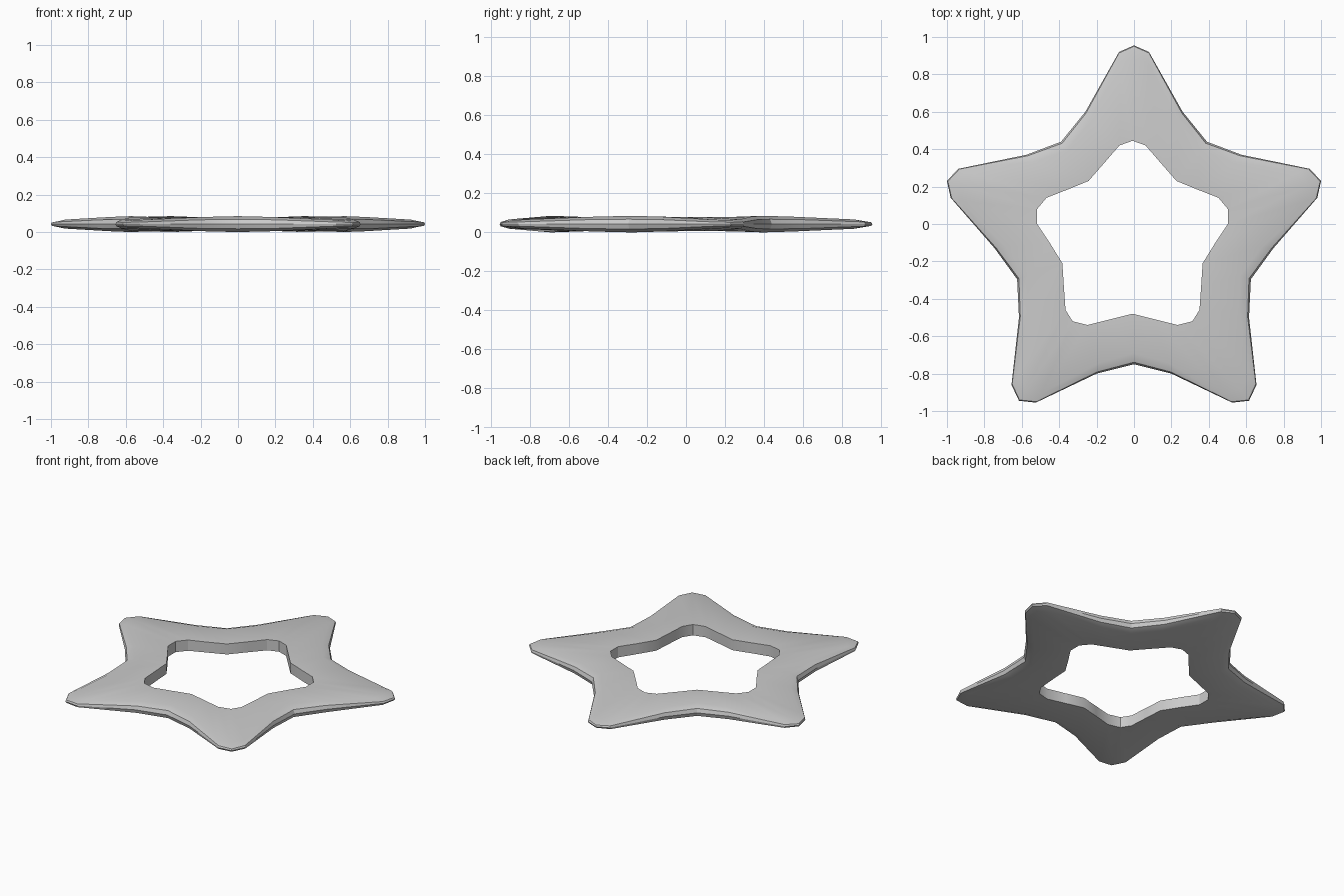
import bpy, bmesh
from mathutils import Vector

if "Cube" in bpy.data.objects:
    bpy.data.objects.remove(bpy.data.objects["Cube"])

# Right half of each outline, top tip round to the bottom notch
# Outer order repeats: tip, side, mid, notch, mid, side
outer_half = [(0, .955), (.08, .92), (.26, .60), (.39, .44), (.575, .37), (.94, .295),
              (1.0, .23), (.98, .14), (.745, -.13), (.625, -.295), (.615, -.50),
              (.655, -.86), (.615, -.945), (.525, -.955), (.2, -.80), (0, -.75)]
inner_half = [(0, .445), (.07, .42), (.152, .325), (.235, .23), (.345, .185), (.46, .14),
              (.51, .08), (.51, .0), (.44, -.105), (.375, -.21), (.367, -.335),
              (.358, -.46), (.32, -.52), (.24, -.54), (.12, -.51), (0, -.48)]
kinds = [0, 1, 2, 3, 2, 1]          # tip, side, mid, notch
MID = .0425


def mirrored(half, shift=0):
    pts = half + [(-x, y) for x, y in reversed(half[1:-1])]
    return [Vector((x + shift, y)) for x, y in pts]


outer = mirrored(outer_half)
inner = mirrored(inner_half, -.008)

# Rounded cross-section: inward fraction and half thickness for each kind
lip = [((.01, .009), (.012, .011), (.03, .023), (.04, .025))]
shoulder = [((.14, .020), (.12, .024), (.20, .038), (.22, .0425))]
wall = [((1, .036), (1, .036), (1, .035), (1, .035))]
sections = lip + shoulder + wall

bm = bmesh.new()


def ring(section, sign):
    loop = []
    for i, (a, b) in enumerate(zip(outer, inner)):
        t, h = section[kinds[i % 6]]
        p = a.lerp(b, t)
        loop.append(bm.verts.new((p.x, p.y, MID + sign * h)))
    return loop


edge = ring(((0, 0),) * 4, 1)
rings = [edge] + [ring(s, 1) for s in sections] + [ring(s, -1) for s in reversed(sections)]

# Skin neighbouring rings, closing back to the outer edge
n = len(outer)
for r, low in enumerate(rings):
    high = rings[(r + 1) % len(rings)]
    for i in range(n):
        j = (i + 1) % n
        bm.faces.new((low[i], low[j], high[j], high[i]))
bmesh.ops.recalc_face_normals(bm, faces=bm.faces)

mesh = bpy.data.meshes.new("star_ring")
bm.to_mesh(mesh)
bm.free()
star = bpy.data.objects.new("star_ring", mesh)
bpy.context.collection.objects.link(star)
bpy.context.view_layer.objects.active = star
star.select_set(True)
bpy.ops.object.shade_smooth_by_angle(angle=.5)
